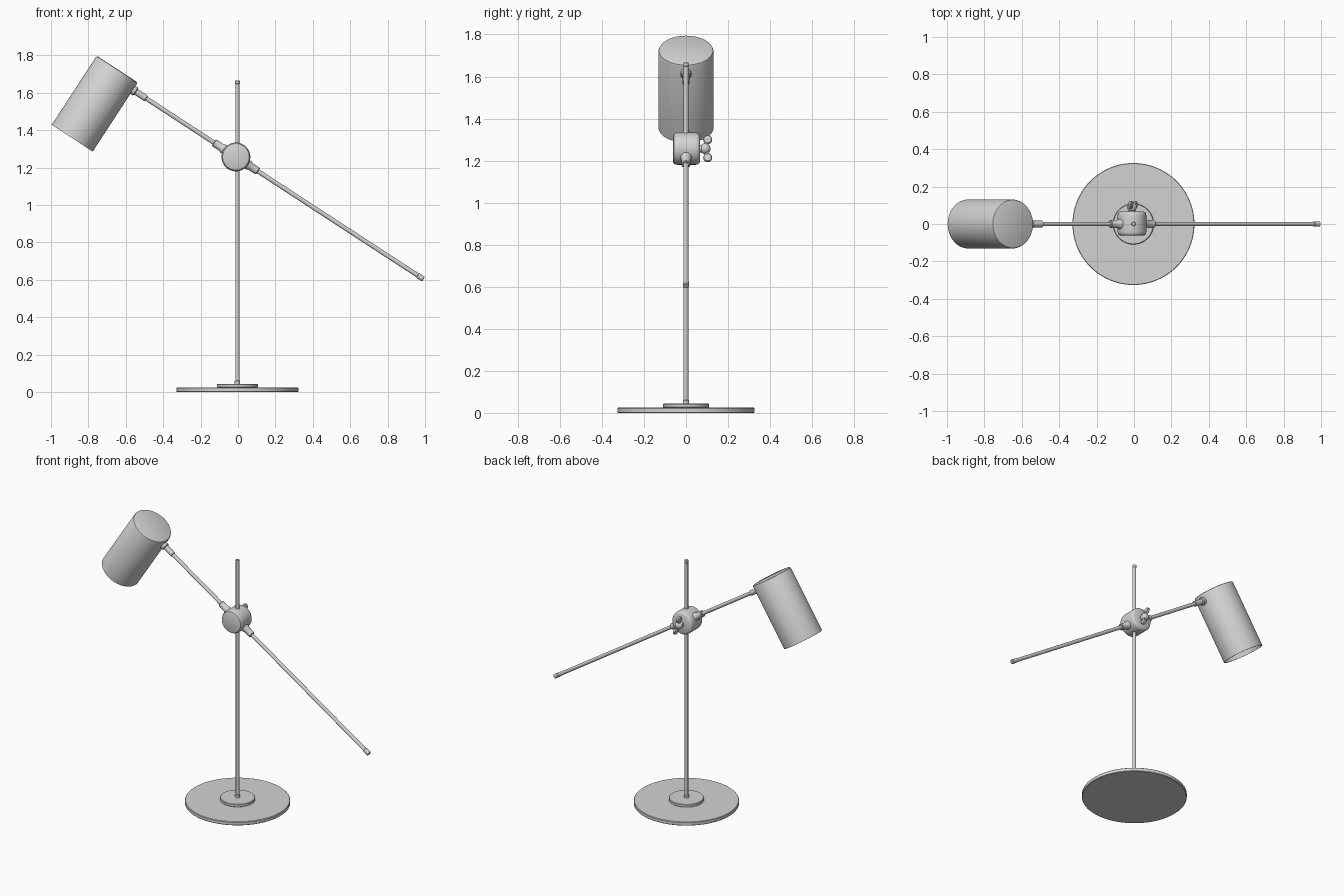
import bpy, bmesh, math
from mathutils import Vector

if "Cube" in bpy.data.objects:
    bpy.data.objects.remove(bpy.data.objects["Cube"])

metal = bpy.data.materials.new("light grey metal")
metal.diffuse_color = (0.65, 0.65, 0.65, 1)
metal.use_nodes = True
metal.node_tree.nodes["Principled BSDF"].inputs["Base Color"].default_value = metal.diffuse_color

UP = Vector((0, 0, 1))
BACK = Vector((0, 1, 0))
ARM = Vector((0.838, 0, -0.546)).normalized()
SHADE_UP = Vector((0.546, 0, 0.838)).normalized()
FOOT = Vector((-0.003, 0, 0))
HUB = Vector((-0.011, 0, 1.257))


def finish(bm, name):
    bmesh.ops.remove_doubles(bm, verts=bm.verts, dist=1e-5)
    bmesh.ops.recalc_face_normals(bm, faces=bm.faces)
    mesh = bpy.data.meshes.new(name)
    bm.to_mesh(mesh)
    bm.free()
    ob = bpy.data.objects.new(name, mesh)
    bpy.context.collection.objects.link(ob)
    mesh.materials.append(metal)
    bpy.ops.object.select_all(action='DESELECT')
    ob.select_set(True)
    bpy.context.view_layer.objects.active = ob
    bpy.ops.object.shade_smooth_by_angle(angle=math.radians(35))
    return ob


def lathe(name, profile, origin, axis, sides=32):
    """Revolve (radius, distance) points about an axis through origin."""
    bm = bmesh.new()
    vs = [bm.verts.new((r, 0, t)) for r, t in profile]
    es = [bm.edges.new(p) for p in zip(vs, vs[1:])]
    bmesh.ops.spin(bm, geom=vs + es, cent=(0, 0, 0), axis=(0, 0, 1),
                   angle=math.tau, steps=sides, use_merge=False)
    rot = axis.to_track_quat('Z', 'Y').to_matrix()
    for v in bm.verts:
        v.co = rot @ v.co + origin
    return finish(bm, name)


def rod(name, r, a, b, origin, axis, bevel=0.003, sides=32):
    return lathe(name, [(0, a), (r - bevel, a), (r, a + bevel),
                        (r, b - bevel), (r - bevel, b), (0, b)], origin, axis, sides)


# Base and pole
rod("base_disc", 0.326, 0, 0.025, FOOT, UP, 0.003, 96)
rod("base_step", 0.109, 0.024, 0.044, FOOT, UP, 0.003, 64)
rod("pole_foot_collar", 0.015, 0.04, 0.062, FOOT, UP)
rod("pole", 0.0115, 0.04, 1.648, FOOT, UP, 0.001)
rod("pole_cap", 0.0125, 1.646, 1.667, FOOT, UP)

# Swivel hub, a rounded drum facing front
lathe("swivel_hub", [(0, -0.061), (0.064, -0.061), (0.071, -0.058), (0.075, -0.051),
                     (0.077, -0.04), (0.077, 0.045), (0.075, 0.056), (0.071, 0.062),
                     (0.064, 0.066), (0, 0.066)], HUB, BACK, 48)

# Tilted arm with sleeves, end cap and shade collar
rod("arm", 0.012, -0.665, 1.175, HUB, ARM, 0.001)
rod("arm_end_cap", 0.0145, 1.158, 1.197, HUB, ARM)
for side, name in ((-1, "upper_sleeve"), (1, "lower_sleeve")):
    lathe(name, [(0, 0.04), (0.026, 0.04), (0.026, 0.084), (0.021, 0.092),
                 (0.021, 0.137), (0.018, 0.141), (0, 0.141)], HUB, ARM * side)
rod("shade_collar", 0.0175, -0.66, -0.572, HUB, ARM)
rod("shade_nut", 0.025, -0.665, -0.637, HUB, ARM, 0.005)

# Open cylindrical shade
R, H, W = 0.131, 0.2205, 0.006
lathe("shade", [(0, H), (R - 0.01, H), (R - 0.003, H - 0.003), (R, H - 0.01),
                (R, -H), (R - W, -H), (R - W, H - 0.012), (0, H - 0.012)],
      Vector((-0.766, 0, 1.542)), SHADE_UP, 64)

# Wing nut behind the hub
rod("wing_nut_stem", 0.018, 0.06, 0.085, HUB, BACK)
lathe("wing_nut_ball", [(0.026 * math.sin(a * math.pi / 10), -0.026 * math.cos(a * math.pi / 10))
                        for a in range(11)], HUB + Vector((0, 0.091, 0)), BACK)
for side, name in ((1, "upper_wing"), (-1, "lower_wing")):
    tip = HUB + Vector((-0.012 * side + 0.005, 0.103, 0.043 * side))
    flat = Vector((1, 0, 0.25))
    rod(name, 0.021, -0.009, 0.009, tip, flat, 0.004, 24)
    start = HUB + Vector((0, 0.091, 0))
    rod(name + "_neck", 0.010, 0, (tip - start).length, start, (tip - start).normalized())
